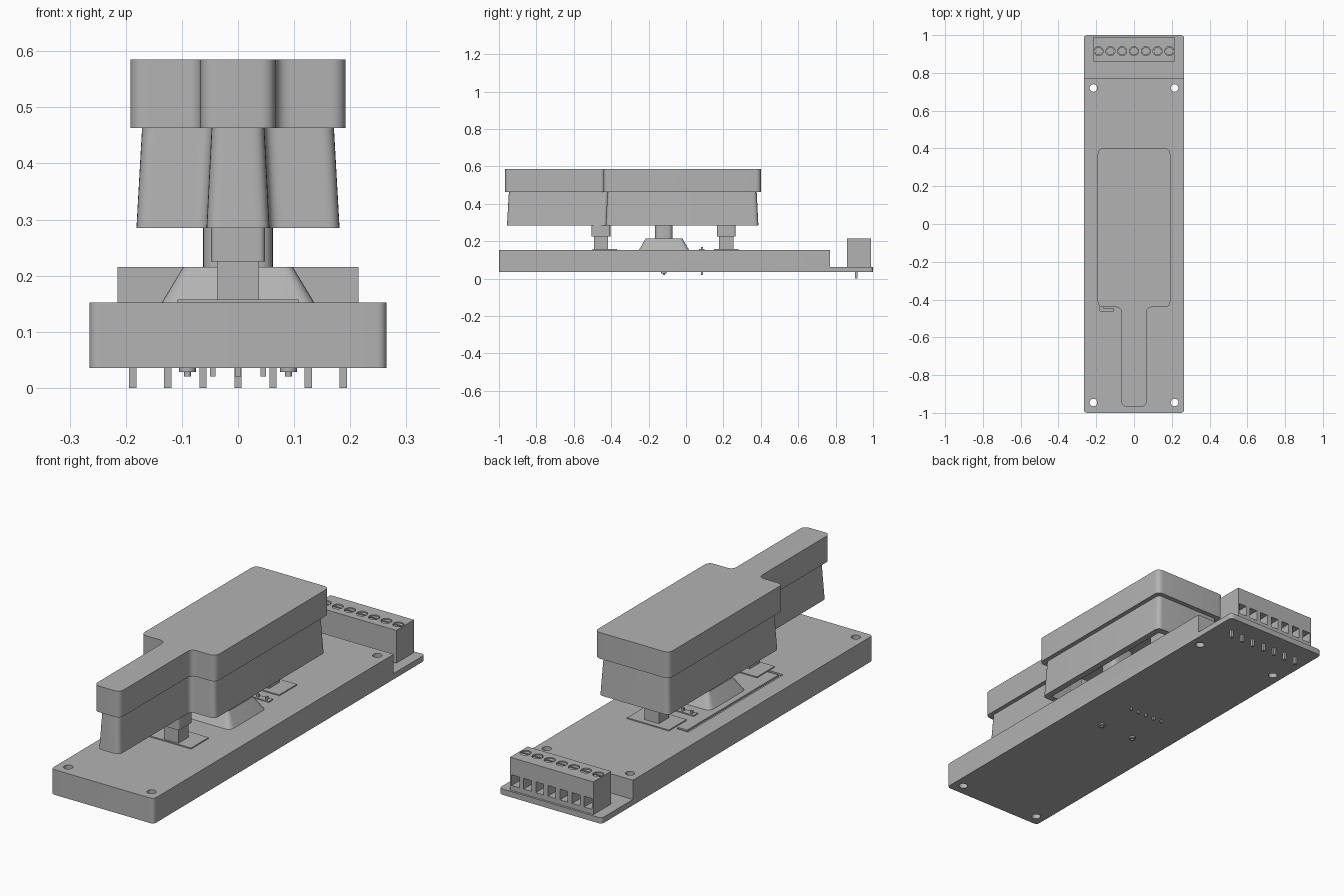
import bpy
import bmesh
from mathutils import Vector

if "Cube" in bpy.data.objects:
    bpy.data.objects.remove(bpy.data.objects["Cube"])

grey = bpy.data.materials.new("plain grey")
grey.use_nodes = True
grey.diffuse_color = (0.45, 0.45, 0.45, 1)
grey.node_tree.nodes["Principled BSDF"].inputs["Base Color"].default_value = grey.diffuse_color


def rounded(corners, r, steps=6):
    """Outline with every corner, convex or concave, rounded by r."""
    pts = []
    for i, c in enumerate(corners):
        c = Vector(c)
        if r == 0:
            pts.append(c)
            continue
        a = c + (Vector(corners[i - 1]) - c).normalized() * r
        b = c + (Vector(corners[(i + 1) % len(corners)]) - c).normalized() * r
        for k in range(steps + 1):
            t = k / steps
            pts.append(a * (1 - t) ** 2 + c * 2 * t * (1 - t) + b * t ** 2)
    return pts


def loft(name, low, high, z0, z1):
    """Solid between two outlines with matching points."""
    bm = bmesh.new()
    bottom = [bm.verts.new((p.x, p.y, z0)) for p in low]
    top = [bm.verts.new((p.x, p.y, z1)) for p in high]
    bm.faces.new(bottom[::-1])
    bm.faces.new(top)
    for i in range(len(low)):
        j = (i + 1) % len(low)
        bm.faces.new((bottom[i], bottom[j], top[j], top[i]))
    bmesh.ops.recalc_face_normals(bm, faces=bm.faces)
    mesh = bpy.data.meshes.new(name)
    bm.to_mesh(mesh)
    bm.free()
    mesh.materials.append(grey)
    ob = bpy.data.objects.new(name, mesh)
    bpy.context.collection.objects.link(ob)
    return ob


def rect(x0, x1, y0, y1):
    return [(x0, y0), (x1, y0), (x1, y1), (x0, y1)]


def box(name, x0, x1, y0, y1, z0, z1, r=0):
    outline = rounded(rect(x0, x1, y0, y1), r)
    return loft(name, outline, outline, z0, z1)


def post(name, x, y, half_x, half_y, z0, z1, r=0):
    return box(name, x - half_x, x + half_x, y - half_y, y + half_y, z0, z1, r)


def cylinder(name, x, y, r, z0, z1):
    bpy.ops.mesh.primitive_cylinder_add(vertices=32, radius=r, depth=z1 - z0,
                                        location=(x, y, (z0 + z1) / 2))
    ob = bpy.context.object
    ob.name = name
    ob.data.materials.append(grey)
    return ob


def cut(target, cutters):
    """Subtract helper solids, then discard them."""
    for c in cutters:
        c.hide_render = True
        mod = target.modifiers.new("cut", "BOOLEAN")
        mod.operation = "DIFFERENCE"
        mod.solver = "EXACT"
        mod.object = c
        bpy.context.view_layer.objects.active = target
        bpy.ops.object.modifier_apply(modifier=mod.name)
        bpy.data.objects.remove(c)


def handle_outline(wide, narrow, front, step, back, r):
    return rounded([(-narrow, front), (narrow, front), (narrow, step), (wide, step),
                    (wide, back), (-wide, back), (-wide, step), (-narrow, step)], r)


# Base with a thin rear ledge, screw holes and a shallow rectangular groove
base = box("base", -.265, .265, -1, 1, .035, .152, .02)
cutters = [box("ledge_cutter", -.4, .4, .77, 1.1, .062, .3)]
for x in (-.215, .215):
    for y in (-.945, .72):
        cutters.append(cylinder("hole_cutter", x, y, .02, 0, .3))
cutters.append(box("groove_cutter", -.18, -.165, -.46, .24, .144, .2))
cutters.append(box("groove_cutter", -.17, -.06, -.46, -.447, .144, .2))
cutters.append(box("groove_cutter", -.17, -.12, .227, .24, .144, .2))
cut(base, cutters)

# Terminal block with wire openings at the back and screw wells on top
block = box("terminal_block", -.215, .215, .86, .99, .062, .215)
slots = [(i - 3) * .0625 for i in range(7)]
cutters = []
for x in slots:
    cutters.append(post("opening_cutter", x, .98, .02, .06, .085, .135))
    cutters.append(cylinder("well_cutter", x, .915, .024, .2, .25))
cut(block, cutters)
for x in slots:
    screw = cylinder("terminal_screw", x, .915, .021, .195, .211)
    cut(screw, [post("slot_cutter", x, .915, .03, .004, .204, .3)])
    post("terminal_pin", x, .91, .0065, .0065, 0, .07)

# Handle: overhanging cap on a hollow tapered skirt
cap = handle_outline(.192, .067, -.967, -.44, .4, .03)
loft("handle_cap", cap, cap, .463, .585)
skirt = loft("handle_skirt",
             handle_outline(.181, .056, -.957, -.429, .387, .025),
             handle_outline(.171, .047, -.947, -.42, .378, .025), .285, .463)
cavity = handle_outline(.15, .03, -.925, -.4, .355, .012)
cut(skirt, [loft("cavity_cutter", cavity, cavity, .2, .445)])

# Sprung posts under the handle, each on a thin plate
for place, y in (("front", -.455), ("rear", .215)):
    y0 = -.5 if place == "front" else .15
    box(place + "_post_plate", -.108, .108, y0, y0 + .13, .15, .157)
    post(place + "_post_stem", 0, y, .037, .038, .152, .235)
    post(place + "_post_sleeve", 0, y, .048, .05, .225, .45, .012)

# Central pivot on a flared foot
low = rounded(rect(-.137, .137, -.253, .018), .03)
high = rounded(rect(-.098, .098, -.215, -.02), .02)
loft("pivot_foot", low, high, .15, .215)
post("pivot_column", 0, -.118, .062, .047, .21, .45, .03)

# Pegs and contact pins through the base
for x in (-.09, .09):
    cylinder("foot_peg", x, -.118, .015, .028, .04)
    cylinder("foot_peg_tip", x, -.118, .006, .02, .03)
for i in range(5):
    post("contact_pin", (i - 2) * .045, .085, .005, .005, .02, .17)
box("contact_header", -.11, .11, .07, .1, .15, .157)

# Smooth the rounded corners and keep edges crisp
bpy.ops.object.select_all(action="DESELECT")
for ob in bpy.context.scene.objects:
    if ob.type == "MESH" and grey.name in ob.data.materials:
        ob.select_set(True)
        bpy.context.view_layer.objects.active = ob
bpy.ops.object.shade_smooth_by_angle(angle=.5)
